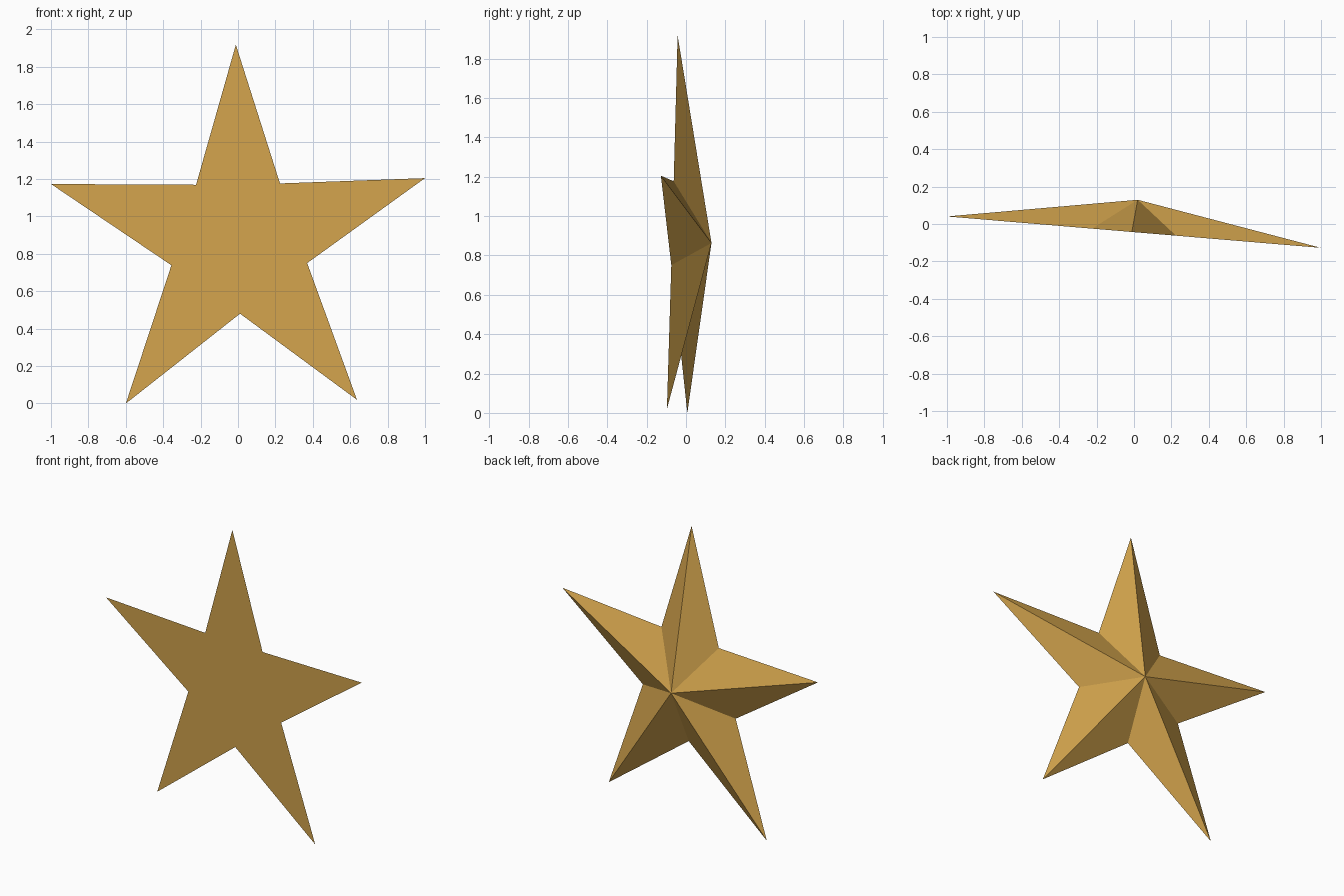
import bpy, bmesh, math
from mathutils import Vector

if "Cube" in bpy.data.objects:
    bpy.data.objects.remove(bpy.data.objects["Cube"])

OUTER, INNER, DEPTH = 1.055, 0.383, 0.174

gold = bpy.data.materials.new("gold")
gold.diffuse_color = (0.65, 0.37, 0.074, 1)
gold.use_nodes = True
gold.node_tree.nodes["Principled BSDF"].inputs["Base Color"].default_value = gold.diffuse_color

# Five-pointed outline with a flat front and a ridged back rising to one apex
bm = bmesh.new()
rim = []
for i in range(10):
    r = INNER if i % 2 else OUTER
    a = math.pi / 2 + i * math.pi / 5
    rim.append(bm.verts.new(Vector((r * math.cos(a), 0, r * math.sin(a)))))
apex = bm.verts.new((0, DEPTH, 0))
bm.faces.new(rim)
for i in range(10):
    bm.faces.new((rim[i], rim[(i + 1) % 10], apex))
bmesh.ops.recalc_face_normals(bm, faces=bm.faces)

mesh = bpy.data.meshes.new("star")
bm.to_mesh(mesh)
bm.free()
mesh.materials.append(gold)

# Slight roll in the star's plane and a small turn about the vertical
star = bpy.data.objects.new("star", mesh)
bpy.context.collection.objects.link(star)
star.rotation_euler = (0, math.radians(-0.9), math.radians(-4.8))
star.location = (0.005, -0.044, 0.863)
